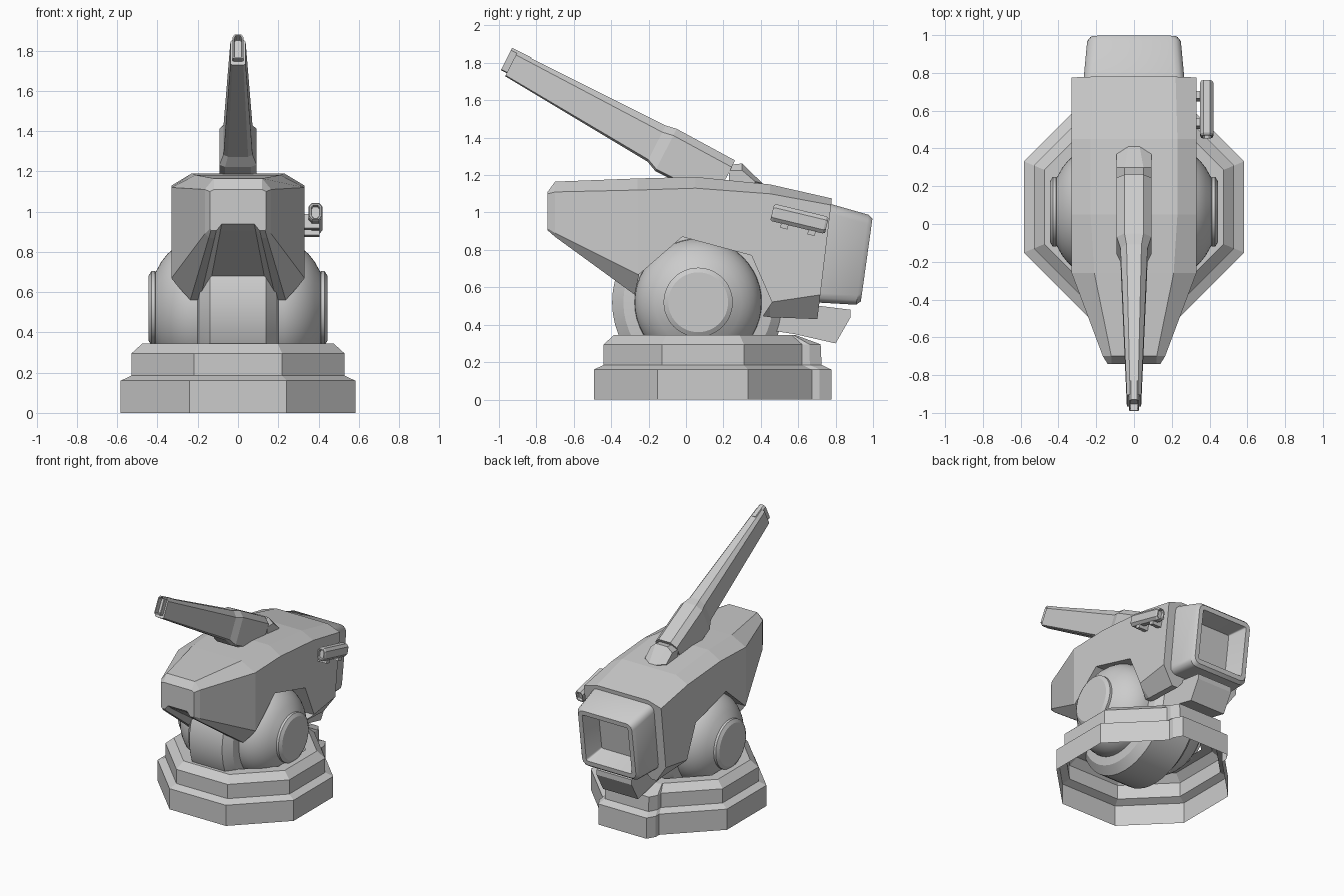
import bpy, bmesh, math
from mathutils import Vector, Matrix

if "Cube" in bpy.data.objects:
    bpy.data.objects.remove(bpy.data.objects["Cube"], do_unlink=True)

grey = bpy.data.materials.new("light_grey")
grey.use_nodes = True
grey.diffuse_color = (0.6, 0.6, 0.6, 1)
for node in grey.node_tree.nodes:
    if node.type == 'BSDF_PRINCIPLED':
        node.inputs["Base Color"].default_value = (0.6, 0.6, 0.6, 1)


def finish(name, bm, smooth=None):
    bmesh.ops.recalc_face_normals(bm, faces=bm.faces[:])
    mesh = bpy.data.meshes.new(name)
    bm.to_mesh(mesh)
    bm.free()
    mesh.materials.append(grey)
    ob = bpy.data.objects.new(name, mesh)
    bpy.context.collection.objects.link(ob)
    if smooth:
        bpy.ops.object.select_all(action='DESELECT')
        ob.select_set(True)
        bpy.context.view_layer.objects.active = ob
        bpy.ops.object.shade_smooth_by_angle(angle=math.radians(smooth))
    return ob


def loft(rings, caps=True):
    """Bridge closed rings of points into one skin; returns mesh and end caps."""
    bm = bmesh.new()
    loops = [[bm.verts.new(p) for p in ring] for ring in rings]
    n = len(loops[0])
    for a, b in zip(loops, loops[1:]):
        for i in range(n):
            j = (i + 1) % n
            bm.faces.new((a[i], a[j], b[j], b[i]))
    ends = [bm.faces.new(loops[0]), bm.faces.new(loops[-1])] if caps else []
    bmesh.ops.recalc_face_normals(bm, faces=bm.faces[:])
    return bm, ends


def mirrored(half):
    """Complete a right-hand outline with its mirror image across x = 0."""
    return half + [(-p[0],) + tuple(p[1:]) for p in reversed(half)]


def recess(bm, face, rim, depth, shrink=0.85):
    """Inset a face and push it inwards."""
    bmesh.ops.inset_region(bm, faces=[face], thickness=rim)
    face.normal_update()
    push = -face.normal * depth
    mid = face.calc_center_median()
    new = bmesh.ops.extrude_discrete_faces(bm, faces=[face])["faces"][0]
    for v in new.verts:
        v.co = mid + (v.co - mid) * shrink + push


# Octagonal stepped base: hollow shell with a rear bump
CY = 0.09


def base_ring(a, z, bump):
    s = a * 0.414
    half = [(s, CY - a, z), (a, CY - s, z), (a, CY + s, z), (s, CY + a, z),
            (s, CY + a + bump * 0.4, z), (s * 0.85, CY + a + bump, z)]
    return mirrored(half)


bm, _ = loft([base_ring(*r) for r in (
    (0.583, 0, 0.105), (0.583, 0.16, 0.105), (0.53, 0.185, 0.105),
    (0.53, 0.295, 0.1), (0.475, 0.345, 0.02), (0.4, 0.345, 0.0))], caps=False)
finish("base", bm)


# Pivot ball turned about the x axis, with a raised middle band and hub discs
half = [(0.0, 0.46), (0.14, 0.46), (0.19, 0.4), (0.2, 0.34)]
for k in range(1, 8):
    x = 0.2 + 0.21 * k / 7
    half.append((x, 0.34 * math.sqrt(1 - ((x - 0.2) / 0.247) ** 2)))
half += [(0.412, 0.185), (0.43, 0.185), (0.445, 0.16)]
profile = [(-x, r) for x, r in reversed(half[1:])] + half[1:]
N = 48
bm, _ = loft([[(x, 0.065 + r * math.cos(t * math.tau / N),
                0.52 + r * math.sin(t * math.tau / N)) for t in range(N)]
              for x, r in profile])
finish("pivot_ball", bm, 25)


# Armoured hull lofted from nose to rear
def hull_ring(y, top, shoulder, low, keel, lean=0.0):
    (tx, tz), (sx, sz), (kx, kz) = top, shoulder, keel
    pts = [(tx, tz), (sx, sz), (sx, low), (kx, kz),
           (kx * 0.8, kz), (kx * 0.6, kz + min(0.06, kx * 0.25))]
    return mirrored([(x, y - lean * (tz - z), z) for x, z in pts])


bm, _ = loft([
    hull_ring(-0.74, (0.12, 1.11), (0.14, 1.10), 0.915, (0.135, 0.905)),
    hull_ring(-0.70, (0.12, 1.165), (0.165, 1.11), 0.89, (0.145, 0.87)),
    hull_ring(-0.26, (0.21, 1.182), (0.33, 1.12), 0.67, (0.24, 0.55)),
    hull_ring(0.05, (0.23, 1.19), (0.33, 1.13), 0.6, (0.24, 0.5)),
    hull_ring(0.45, (0.23, 1.15), (0.33, 1.10), 0.52, (0.24, 0.44)),
    hull_ring(0.78, (0.22, 1.075), (0.33, 1.04), 0.56, (0.24, 0.43), 0.12)])
hull = finish("hull", bm)

# Arched opening over the pivot ball
arch = [(-0.275, 0.3), (-0.275, 0.56), (-0.25, 0.67), (-0.02, 0.87),
        (0.35, 0.77), (0.46, 0.52), (0.40, 0.43), (0.40, 0.3)]
bm, _ = loft([[(x, y, z) for y, z in arch] for x in (-0.6, 0.6)])
cutter = finish("arch_cutter", bm)
cutter.hide_render = True
cut = hull.modifiers.new("arch", 'BOOLEAN')
cut.operation = 'DIFFERENCE'
cut.solver = 'EXACT'
cut.object = cutter
bpy.context.view_layer.objects.active = hull
bpy.ops.object.modifier_apply(modifier=cut.name)
bpy.data.objects.remove(cutter, do_unlink=True)


# Rear housing with rounded corners and a sunken opening
def rounded_ring(w, top, bottom, r):
    """Rounded rectangle whose top and bottom are (y, z) points."""
    h = (top[1] - bottom[1]) / 2
    pts = []
    for cx, cz, start in ((1, 1, 0), (-1, 1, 1), (-1, -1, 2), (1, -1, 3)):
        for k in range(4):
            a = (start + k / 3) * math.pi / 2
            x = cx * (w - r) + r * math.cos(a)
            f = (cz * (h - r) + r * math.sin(a) + h) / (2 * h)
            pts.append((x, bottom[0] + f * (top[0] - bottom[0]),
                        bottom[1] + f * 2 * h))
    return pts


bm, ends = loft([rounded_ring(0.27, (0.74, 1.055), (0.68, 0.52), 0.05),
                 rounded_ring(0.248, (0.975, 0.988), (0.91, 0.507), 0.05),
                 rounded_ring(0.23, (0.997, 0.968), (0.935, 0.525), 0.045)])
recess(bm, ends[1], 0.035, 0.14, 0.8)
finish("rear_housing", bm, 35)

# Tail block below the housing
tail = [(0.45, 0.37), (0.58, 0.35), (0.80, 0.30), (0.88, 0.44),
        (0.88, 0.48), (0.72, 0.50), (0.45, 0.50)]
bm, _ = loft([[(x, y, z) for y, z in tail] for x in (-0.15, 0.15)])
finish("tail_block", bm)


# Raised gun: rings placed along the tilted axis
ALONG = Vector((0, -0.891, 0.454))
UP = Vector((0, 0.454, 0.891))
ORIGIN = Vector((0, 0.2, 1.2))


def gun_ring(u, w, bottom, top, c=0.04):
    half = [(w * 0.55, top), (w, top - c), (w, bottom + c * 0.3), (w * 0.7, bottom)]
    return [ORIGIN + ALONG * u + UP * v + Vector((x, 0, 0)) for x, v in mirrored(half)]


bm, _ = loft([gun_ring(-0.02, 0.092, -0.146, 0.098),
              gun_ring(0.335, 0.092, -0.146, 0.107),
              gun_ring(0.395, 0.072, -0.12, 0.096),
              gun_ring(1.28, 0.038, -0.059, 0.089, 0.02)])
finish("gun_barrel", bm)
bm, ends = loft([gun_ring(1.2, 0.027, -0.04, 0.094, 0.015),
                 gun_ring(1.315, 0.027, -0.04, 0.094, 0.015)])
recess(bm, ends[1], 0.008, 0.04)
finish("muzzle", bm)

# Gun mount hump behind the breech
bm, _ = loft([mirrored([(0.05, 0.23, 1.255), (0.092, 0.23, 1.225), (0.092, 0.23, 1.1)]),
              mirrored([(0.05, 0.30, 1.262), (0.092, 0.30, 1.225), (0.092, 0.30, 1.1)]),
              mirrored([(0.03, 0.41, 1.155), (0.092, 0.37, 1.165), (0.092, 0.37, 1.1)])])
finish("gun_mount", bm)

# Sight on the left flank, tilted down to the rear
tilt = Matrix.Translation((0.385, 0.607, 0.966)) @ Matrix.Rotation(math.radians(-13.5), 4, 'X')


def sight_ring(y, s):
    half = [(0.018, 0.047), (0.035, 0.027), (0.035, -0.027), (0.018, -0.047)]
    return [tilt @ Vector((x * s, y, z * s)) for x, z in mirrored(half)]


bm, ends = loft([sight_ring(-0.15, 0.85), sight_ring(-0.138, 1),
                 sight_ring(0.138, 1), sight_ring(0.15, 0.85)])
for end in ends:
    recess(bm, end, 0.008, 0.02)
finish("sight", bm)

# Brackets holding the sight
for name, y in (("front_bracket", -0.07), ("rear_bracket", 0.08)):
    bm = bmesh.new()
    bmesh.ops.create_cube(bm, size=1, matrix=tilt @ Matrix.Translation((-0.03, y, -0.035))
                          @ Matrix.Diagonal((0.1, 0.04, 0.07, 1)))
    finish(name, bm)
